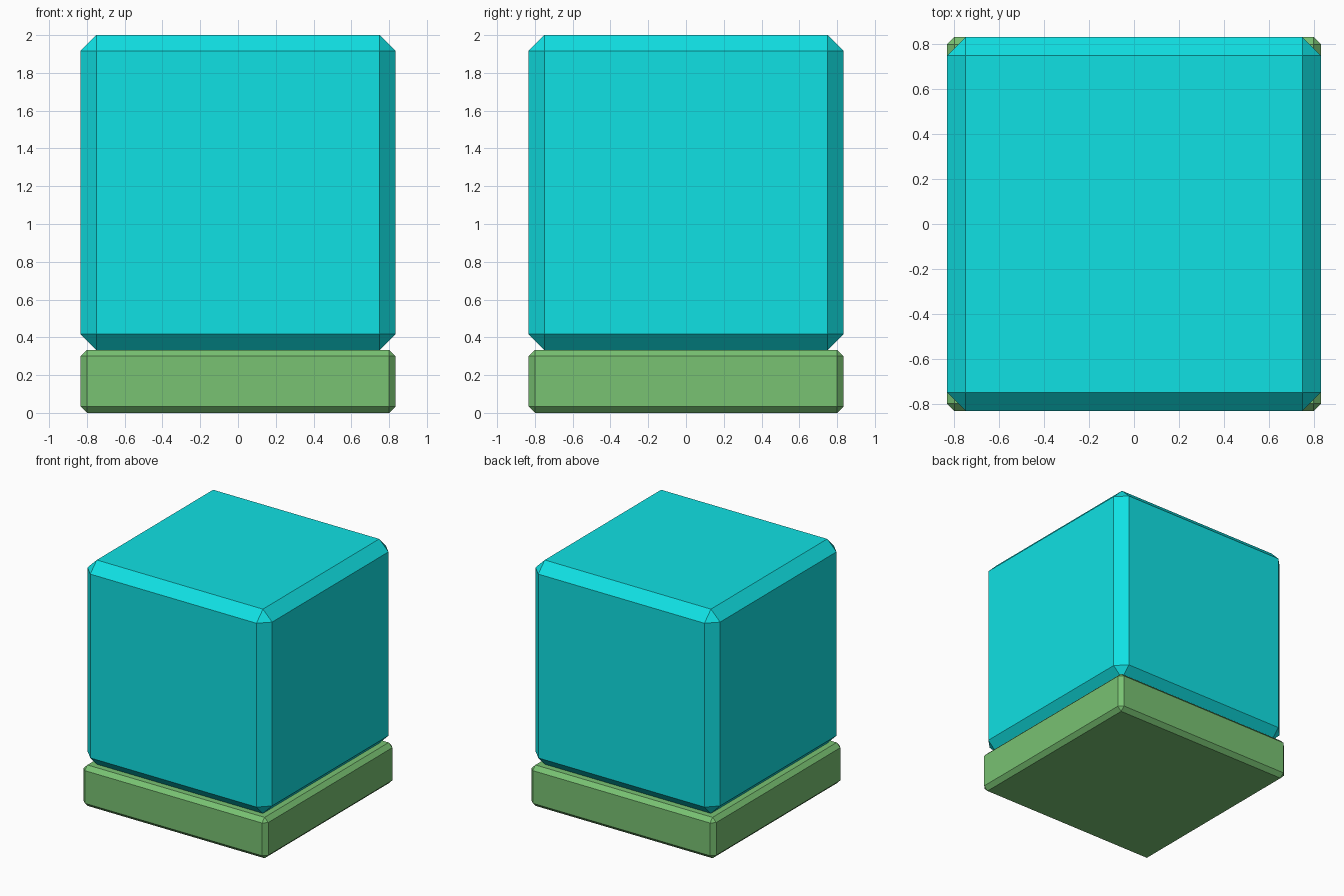
import bpy
import bmesh
from mathutils import Matrix, Vector

if "Cube" in bpy.data.objects:
    bpy.data.objects.remove(bpy.data.objects["Cube"])

WIDTH = 5 / 3


def chamfered_box(name, z0, z1, chamfer, color):
    height = z1 - z0
    bm = bmesh.new()
    bmesh.ops.create_cube(bm, size=1)
    bmesh.ops.transform(
        bm, verts=bm.verts,
        matrix=Matrix.Translation((0, 0, (z0 + z1) / 2))
        @ Matrix.Diagonal(Vector((WIDTH, WIDTH, height, 1))))
    bmesh.ops.bevel(bm, geom=list(bm.edges), offset=chamfer, offset_type='OFFSET',
                    segments=1, profile=0.5, affect='EDGES')
    bmesh.ops.recalc_face_normals(bm, faces=bm.faces)
    mesh = bpy.data.meshes.new(name)
    bm.to_mesh(mesh)
    bm.free()
    mat = bpy.data.materials.new(name + "_color")
    mat.diffuse_color = color
    mat.use_nodes = True
    mat.node_tree.nodes["Principled BSDF"].inputs["Base Color"].default_value = mat.diffuse_color
    mesh.materials.append(mat)
    obj = bpy.data.objects.new(name, mesh)
    bpy.context.collection.objects.link(obj)
    return obj


# Thin green slab at the bottom
chamfered_box("base_slab", 0, 1 / 3, 1 / 30, (0.19, 0.54, 0.17, 1))

# Large cyan block resting on the slab
chamfered_box("upper_block", 1 / 3, 2, 1 / 12, (0.005, 0.75, 0.77, 1))
